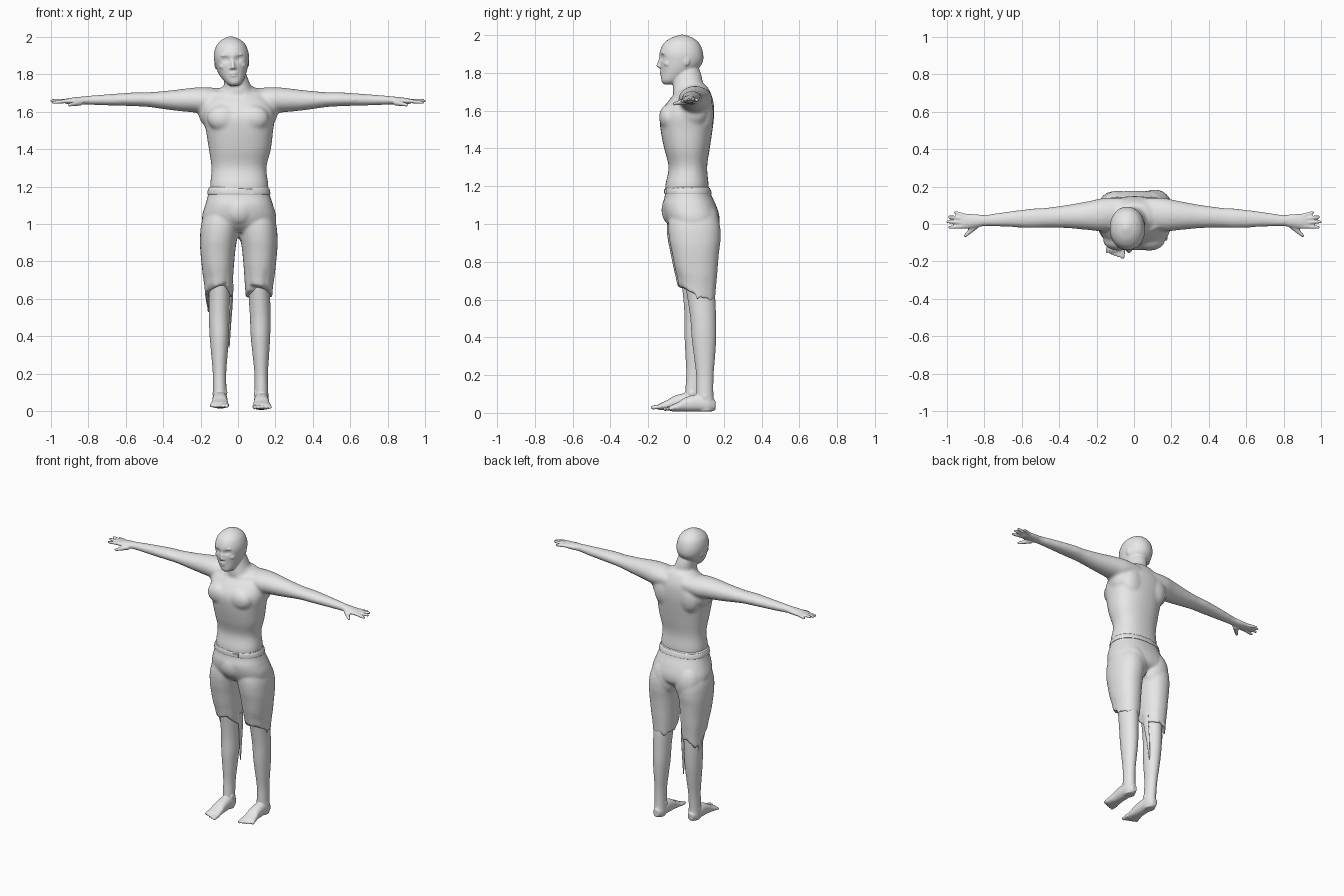
import bpy, bmesh, math
from mathutils import Matrix, Vector

gray = bpy.data.materials.new("plain_gray")
gray.diffuse_color = (0.8, 0.8, 0.8, 1)


def spline(rows, sub=4):
    """Catmull-Rom through rows of numbers."""
    out = []
    for i in range(len(rows) - 1):
        p0, p1 = rows[max(i - 1, 0)], rows[i]
        p2, p3 = rows[i + 1], rows[min(i + 2, len(rows) - 1)]
        for k in range(sub):
            t = k / sub
            out.append([0.5 * (2 * b + (c - a) * t + (2 * a - 5 * b + 4 * c - d) * t * t
                               + (3 * b - a - 3 * c + d) * t ** 3)
                        for a, b, c, d in zip(p0, p1, p2, p3)])
    return out + [list(rows[-1])]


def tube(bm, rows, axis='z', sides=32, power=2.0, edit=None):
    """Loft of rounded sections; row = position, centre 1, centre 2, radius 1, radius 2."""
    rings = []
    for t, c1, c2, r1, r2 in spline(rows):
        ring = []
        for i in range(sides):
            a = 2 * math.pi * i / sides
            c, s = math.cos(a), math.sin(a)
            u = c1 + r1 * math.copysign(abs(c) ** (2 / power), c)
            v = c2 + r2 * math.copysign(abs(s) ** (2 / power), s)
            ring.append(bm.verts.new({'z': (u, v, t), 'x': (t, u, v), 'y': (u, t, v)}[axis]))
            if edit:
                edit(ring[-1].co)
        rings.append(ring)
    for a, b in zip(rings, rings[1:]):
        for i in range(sides):
            j = (i + 1) % sides
            bm.faces.new((a[i], a[j], b[j], b[i]))
    bm.faces.new(rings[0])
    bm.faces.new(rings[-1])


def ball(bm, center, radii):
    m = Matrix.Translation(center) @ Matrix.Diagonal((*radii, 1))
    bmesh.ops.create_icosphere(bm, subdivisions=3, radius=1, matrix=m)


def rod(bm, p0, p1, r0, r1):
    p0, p1 = Vector(p0), Vector(p1)
    d = p1 - p0
    m = Matrix.Translation((p0 + p1) / 2) @ d.to_track_quat('Z', 'Y').to_matrix().to_4x4()
    bmesh.ops.create_cone(bm, cap_ends=True, segments=12, radius1=r0, radius2=r1,
                          depth=d.length, matrix=m)
    ball(bm, p1, (r1, r1, r1))


def finish(bm, name, voxel=None, smooth=4):
    bmesh.ops.recalc_face_normals(bm, faces=bm.faces)
    me = bpy.data.meshes.new(name)
    bm.to_mesh(me)
    bm.free()
    me.materials.append(gray)
    ob = bpy.data.objects.new(name, me)
    bpy.context.collection.objects.link(ob)
    if voxel:
        r = ob.modifiers.new("fuse", 'REMESH')
        r.mode, r.voxel_size, r.use_smooth_shade = 'VOXEL', voxel, True
        s = ob.modifiers.new("soften", 'SMOOTH')
        s.factor, s.iterations = 0.5, smooth
    return ob


def softened(bm, voxel, smooth):
    """Fuse and soften the parts, and return them as a fresh bmesh to build on."""
    ob = finish(bm, "blend", voxel, smooth)
    deps = bpy.context.evaluated_depsgraph_get()
    me = bpy.data.meshes.new_from_object(ob.evaluated_get(deps))
    bpy.data.objects.remove(ob)
    out = bmesh.new()
    out.from_mesh(me)
    bpy.data.meshes.remove(me)
    return out


# ---- torso, neck and arms, blended softly
bm = bmesh.new()
tube(bm, [(1.14, .005, .005, .143, .104), (1.2, .007, .005, .156, .115), (1.3, .005, .01, .147, .102),
          (1.4, .01, .005, .166, .121), (1.5, .008, .003, .18, .138), (1.58, .005, .006, .193, .143),
          (1.65, 0, .025, .182, .12), (1.7, 0, .04, .135, .088), (1.735, 0, .042, .08, .065)], power=2.3)
tube(bm, [(1.64, 0, .035, .1, .09), (1.7, 0, .025, .09, .094), (1.74, -.003, .012, .071, .081),
          (1.79, -.015, .008, .064, .074), (1.85, -.03, .0, .06, .06)])
for s in (-1, 1):
    ball(bm, (s * .08, -.09, 1.565), (.085, .053, .07))        # chest
    ball(bm, (s * .09, .1, 1.58), (.08, .047, .1))             # shoulder blade
    ball(bm, (s * .15, .035, 1.6), (.062, .085, .085))         # armpit fold
    rod(bm, (s * .03, -.055, 1.685), (s * .15, .0, 1.7), .016, .012)    # collarbone
    tube(bm, [(s * x, y, z, ry, rz) for x, y, z, ry, rz in (
        (.06, .06, 1.665, .08, .055), (.16, .05, 1.66, .089, .07), (.24, .045, 1.662, .078, .066),
        (.35, .04, 1.661, .063, .054), (.47, .034, 1.664, .053, .04), (.55, .03, 1.666, .052, .037),
        (.7, .024, 1.663, .039, .03), (.8, .018, 1.661, .031, .024), (.86, .016, 1.658, .037, .02))], 'x')
bm = softened(bm, .009, 8)

# ---- hands
for s in (-1, 1):
    tube(bm, [(s * x, y, z, ry, rz) for x, y, z, ry, rz in (
        (.8, .018, 1.661, .029, .022), (.86, .016, 1.658, .037, .02),
        (.91, .014, 1.656, .041, .015), (.925, .014, 1.656, .034, .011))], 'x')
    for a, ay, b, by, bz in ((.905, .044, .955, .062, 1.654), (.91, .028, .985, .038, 1.662),
                             (.91, .008, .994, .012, 1.658), (.91, -.012, .985, -.018, 1.65)):
        rod(bm, (s * a, ay, 1.657), (s * b, by, bz), .012, .0085)       # fingers
    rod(bm, (s * .84, -.005, 1.65), (s * .9, -.062, 1.636), .018, .009)  # thumb


# ---- head, shaped upright, then leaned slightly and set on the neck
def sockets(co):
    if co.y < -.08:
        co.y += .02 * math.exp(-((abs(co.x) - .035) / .019) ** 2 - ((co.z - 1.88) / .014) ** 2)


head = bmesh.new()
tube(head, [(1.738, .004, -.085, .022, .03), (1.755, .004, -.075, .044, .055), (1.8, 0, -.045, .072, .088),
            (1.85, 0, -.026, .088, .112), (1.9, 0, -.025, .094, .116), (1.95, 0, -.024, .081, .099),
            (1.98, 0, -.022, .055, .067), (1.995, 0, -.02, .027, .033), (2.002, 0, -.02, .008, .01)],
     power=2.1, edit=sockets)
for s in (-1, 1):
    ball(head, (s * .035, -.107, 1.88), (.015, .015, .011))    # eye
    ball(head, (s * .034, -.12, 1.902), (.026, .012, .007))    # brow
    ball(head, (s * .048, -.098, 1.845), (.024, .022, .018))   # cheekbone
    ball(head, (s * .087, .0, 1.86), (.006, .016, .028))       # ear
    ball(head, (s * .011, -.137, 1.832), (.008, .01, .007))    # nostril
rod(head, (0, -.128, 1.888), (0, -.146, 1.838), .009, .011)    # nose
ball(head, (0, -.13, 1.805), (.023, .011, .006))               # lips
ball(head, (0, -.128, 1.791), (.02, .011, .006))
ball(head, (.003, -.113, 1.758), (.024, .018, .016))           # chin
lean = (Matrix.Translation((-.035, 0, 1.88)) @ Matrix.Rotation(math.radians(-4), 4, 'Y')
        @ Matrix.Rotation(math.radians(2), 4, 'Z') @ Matrix.Translation((0, 0, -1.88)))
head.transform(lean)
head_mesh = bpy.data.meshes.new("head_part")
head.to_mesh(head_mesh)
head.free()
bm.from_mesh(head_mesh)
bpy.data.meshes.remove(head_mesh)
finish(bm, "upper_body", .0055, 3)


# ---- lower legs with feet and toes; the left one stands a little forward
def left_stance(co):
    k = max(0, 1 - co.z / .75)
    co.x = -co.x + .012 + .018 * k
    co.y -= .012 + .055 * k
    co.z += .008 * k


for side in ("right", "left"):
    bm = bmesh.new()
    tube(bm, [(.8, .11, .06, .06, .075), (.68, .112, .07, .058, .074), (.6, .115, .082, .057, .073),
              (.5, .119, .091, .055, .068), (.4, .12, .095, .052, .065), (.3, .122, .098, .044, .056),
              (.2, .124, .1, .036, .046), (.1, .125, .1, .036, .045), (.04, .125, .105, .037, .046),
              (.008, .125, .105, .03, .038)])
    tube(bm, [(.155, .125, .04, .018, .026), (.12, .125, .045, .036, .038), (.06, .125, .052, .04, .045),
              (.0, .125, .045, .041, .038), (-.04, .127, .033, .046, .025), (-.072, .129, .026, .047, .018),
              (-.085, .129, .024, .042, .012)], 'y', power=2.3)
    for i in range(5):                                         # toes
        x, r = .089 + .0205 * i, .0125 - .0008 * i
        rod(bm, (x, -.065, .026), (x + .001, -.11 + .007 * i, .021), r, r * .9)
    ball(bm, (.094, .09, .095), (.01, .016, .018))             # ankle bones
    ball(bm, (.154, .1, .085), (.01, .016, .018))
    if side == "left":
        for v in bm.verts:
            left_stance(v.co)
    finish(bm, side + "_leg", .005, 3)

# ---- knee-length shorts: pelvis and two legs with a torn, sloping hem
bm = bmesh.new()
tube(bm, [(1.2, .004, .006, .16, .116), (1.15, .005, .012, .167, .124), (1.1, .006, .018, .182, .141),
          (1.04, .006, .032, .198, .145), (.99, .005, .042, .188, .13), (.955, .004, .045, .12, .09)], power=2.3)
ball(bm, (.005, -.07, 1.075), (.085, .06, .085))               # front fullness
for s in (-1, 1):
    ball(bm, (s * .085, .095, .99), (.095, .084, .13))         # seat

    def hem(co, s=s):
        k = min(1, max(0, (.78 - co.z) / .14))
        a = math.atan2(co.y - .055, s * (co.x - s * .11))
        drop = .042 * math.tanh(2.5 * (math.sin(a) + .45)) + .01 * math.sin(7 * a) + .007 * math.sin(13 * a + 1)
        if s < 0:                                              # longer torn flap at the back
            drop += .06 * math.exp(-((a - .9) / .45) ** 2)
        co.z -= k * drop
        co.y -= .008 if s < 0 else 0

    tube(bm, [(z, s * x + (.008 if s < 0 else 0), y, rx, ry) for z, x, y, rx, ry in (
        (1.1, .08, .03, .09, .11), (1.0, .102, .042, .102, .136), (.92, .112, .047, .099, .136),
        (.85, .116, .05, .093, .125), (.75, .115, .055, .083, .111), (.69, .112, .057, .075, .102),
        (.64, .112, .058, .07, .096))], power=2.2, edit=hem)
finish(bm, "shorts", .007, 9)

# ---- loose cloth strips hanging from the left hem
bm = bmesh.new()
for rows in ([(.68, -.032, .07, .008, .03), (.58, -.035, .08, .007, .022),
              (.46, -.043, .09, .006, .012), (.34, -.048, .095, .003, .004)],
             [(.69, -.165, .06, .008, .05), (.6, -.163, .068, .006, .034), (.53, -.158, .08, .003, .012)]):
    tube(bm, rows, sides=12)
strips = finish(bm, "torn_strips")

# ---- belt and buckle
bm = bmesh.new()
tube(bm, [(1.158, .005, .011, .16, .118), (1.161, .005, .011, .168, .125),
          (1.187, .004, .008, .164, .12), (1.19, .004, .008, .156, .112)], sides=64, power=2.3)
belt = finish(bm, "belt")
bm = bmesh.new()
bmesh.ops.create_cube(bm, size=1, matrix=Matrix.Translation((.06, -.109, 1.173))
                      @ Matrix.Rotation(.12, 4, 'Z') @ Matrix.Diagonal((.045, .012, .026, 1)))
bmesh.ops.bevel(bm, geom=bm.edges[:], offset=.003, segments=2, affect='EDGES')
buckle = finish(bm, "buckle")

for ob in (strips, belt, buckle):
    bpy.ops.object.select_all(action='DESELECT')
    ob.select_set(True)
    bpy.context.view_layer.objects.active = ob
    bpy.ops.object.shade_smooth_by_angle(angle=math.radians(40))
